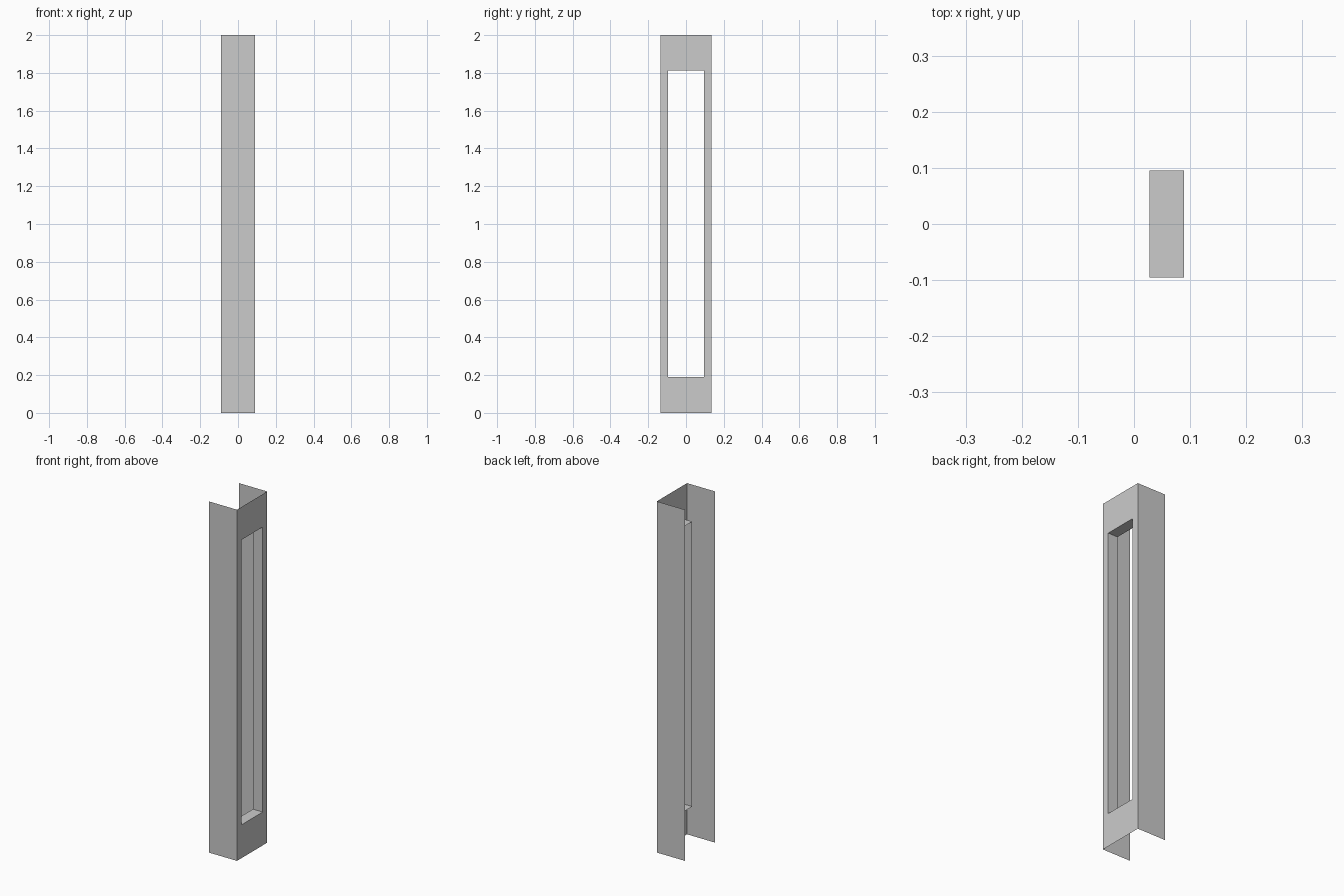
import bpy, bmesh

if "Cube" in bpy.data.objects:
    bpy.data.objects.remove(bpy.data.objects["Cube"])

W, D, H = 0.089, 0.136, 2.0      # half width, half depth, height
HY, Z0, Z1 = 0.095, 0.19, 1.813  # window half width, bottom, top
XI = 0.028                       # inner end of the window lining


def rect(x, y, z0, z1):
    """Corners of a rectangle in the plane at x, counter-clockwise seen from +x."""
    return [(x, -y, z0), (x, y, z0), (x, y, z1), (x, -y, z1)]


def ring(bm, a, b):
    """Bridge two rectangles with four quads."""
    va, vb = [[bm.verts.new(p) for p in r] for r in (a, b)]
    for i in range(4):
        j = (i + 1) % 4
        bm.faces.new((va[i], va[j], vb[j], vb[i]))


def finish(name, bm):
    bmesh.ops.remove_doubles(bm, verts=bm.verts, dist=1e-5)
    me = bpy.data.meshes.new(name)
    bm.to_mesh(me)
    bm.free()
    bpy.context.collection.objects.link(bpy.data.objects.new(name, me))


# channel: thin sheet, window face plus two side flanges, open at back and ends
bm = bmesh.new()
ring(bm, rect(W, D, 0, H), rect(W, HY, Z0, Z1))
for s in (-1, 1):
    pts = [(-W, s * D, 0), (W, s * D, 0), (W, s * D, H), (-W, s * D, H)]
    bm.faces.new([bm.verts.new(p) for p in pts[::-s]])
finish("channel", bm)

# window lining: short open tunnel behind the window
bm = bmesh.new()
ring(bm, rect(W, HY, Z0, Z1), rect(XI, HY, Z0, Z1))
finish("window_lining", bm)
